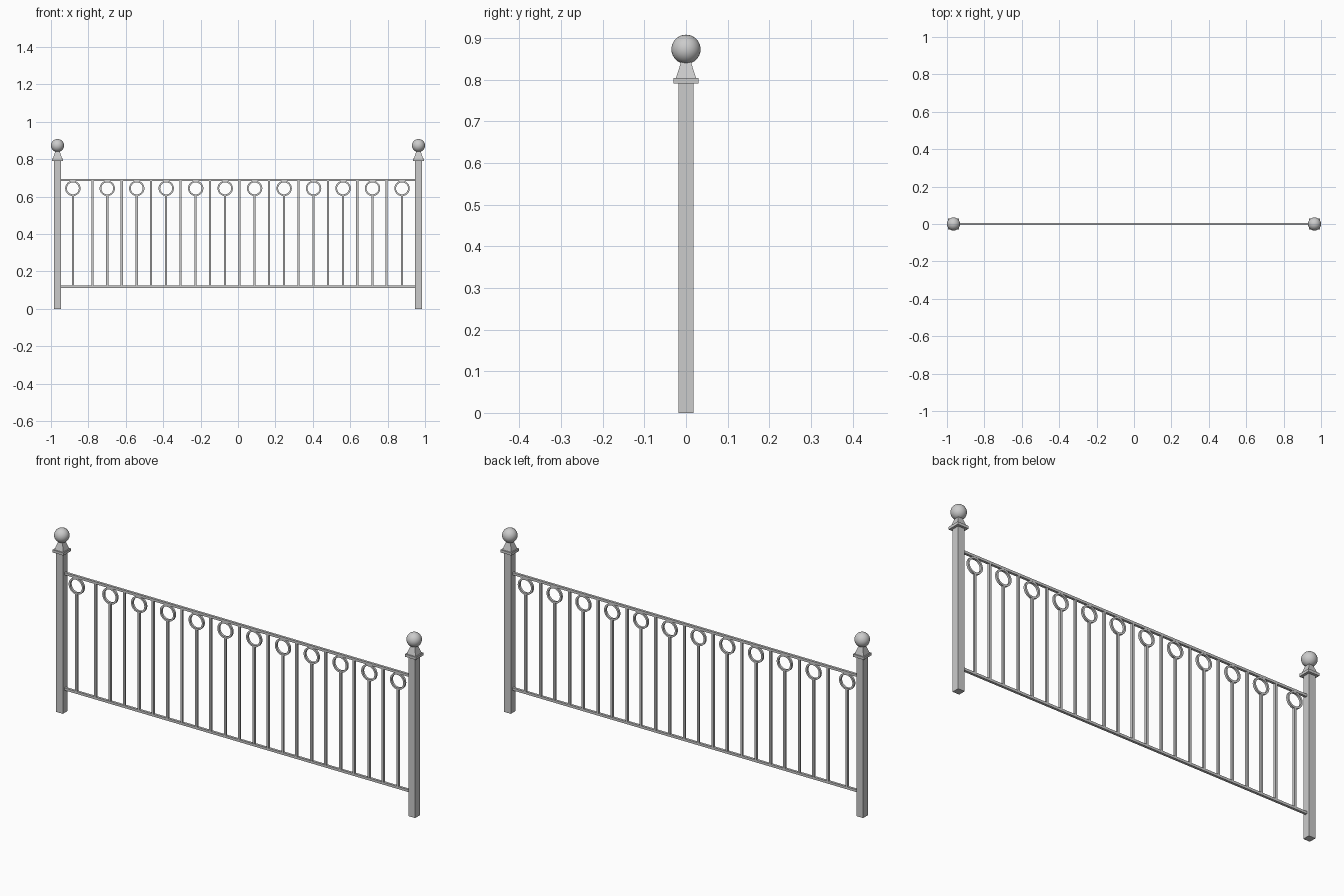
import bpy, bmesh, math

if "Cube" in bpy.data.objects:
    bpy.data.objects.remove(bpy.data.objects["Cube"])

POST_X = 0.965
RAIL_TOP, RAIL_LOW = 0.689, 0.118
BAR = 0.011
RING_Z, RING_OUT, RING_IN = 0.644, 0.041, 0.032


def finish(name, bm, smooth=False):
    bmesh.ops.recalc_face_normals(bm, faces=bm.faces)
    me = bpy.data.meshes.new(name)
    bm.to_mesh(me)
    bm.free()
    ob = bpy.data.objects.new(name, me)
    bpy.context.collection.objects.link(ob)
    if smooth:
        bpy.context.view_layer.objects.active = ob
        ob.select_set(True)
        bpy.ops.object.shade_smooth_by_angle(angle=math.radians(35))
        ob.select_set(False)
    return ob


def box(name, x0, x1, depth, z0, z1):
    bm = bmesh.new()
    bmesh.ops.create_cube(bm, size=1)
    for v in bm.verts:
        v.co = ((x0 + x1) / 2 + v.co.x * (x1 - x0), v.co.y * depth,
                (z0 + z1) / 2 + v.co.z * (z1 - z0))
    return finish(name, bm)


def square_stack(name, x, profile):
    # square cross-sections (half width, height) joined upward
    bm = bmesh.new()
    rows = [[bm.verts.new((x + sx * h, sy * h, z))
             for sx, sy in ((-1, -1), (1, -1), (1, 1), (-1, 1))] for h, z in profile]
    bm.faces.new(rows[0])
    bm.faces.new(rows[-1])
    for a, b in zip(rows, rows[1:]):
        for i in range(4):
            j = (i + 1) % 4
            bm.faces.new((a[i], a[j], b[j], b[i]))
    return finish(name, bm)


def ring(name, x, seg=32):
    # flat band with a rectangular section, standing in the xz plane
    bm = bmesh.new()
    d = BAR / 2
    section = ((RING_IN, -d), (RING_OUT, -d), (RING_OUT, d), (RING_IN, d))
    rows = []
    for i in range(seg):
        a = 2 * math.pi * i / seg
        rows.append([bm.verts.new((x + r * math.cos(a), y, RING_Z + r * math.sin(a)))
                     for r, y in section])
    for k in range(seg):
        a, b = rows[k], rows[(k + 1) % seg]
        for i in range(4):
            j = (i + 1) % 4
            bm.faces.new((a[i], a[j], b[j], b[i]))
    return finish(name, bm, True)


# End posts with plate, tapered cap and ball
for side, s in (("left", -1), ("right", 1)):
    x = s * POST_X
    box(f"post_{side}", x - 0.018, x + 0.018, 0.036, 0, 0.792)
    square_stack(f"cap_plate_{side}", x, [(0.030, 0.791), (0.030, 0.804)])
    square_stack(f"cap_taper_{side}", x, [(0.024, 0.804), (0.011, 0.845)])
    bm = bmesh.new()
    bmesh.ops.create_uvsphere(bm, u_segments=32, v_segments=16, radius=0.035)
    bmesh.ops.translate(bm, verts=bm.verts, vec=(x, 0, 0.873))
    finish(f"ball_{side}", bm, True)

# Horizontal rails
for name, z in (("top_rail", RAIL_TOP), ("bottom_rail", RAIL_LOW)):
    box(name, -0.95, 0.95, 0.012, z - 0.006, z + 0.006)

# Ringed bars; the first sits apart from the even run
ring_xs = [-0.883] + [-0.699 + 0.1576 * i for i in range(11)]
for i, x in enumerate(ring_xs):
    ring(f"ring_{i}", x)
    box(f"ring_bar_{i}", x - BAR / 2, x + BAR / 2, BAR, RAIL_LOW, RING_Z - RING_OUT + 0.003)

# Plain bars between the rings
for i in range(11):
    x = -0.779 + 0.1574 * i
    box(f"plain_bar_{i}", x - BAR / 2, x + BAR / 2, BAR, RAIL_LOW, RAIL_TOP)
